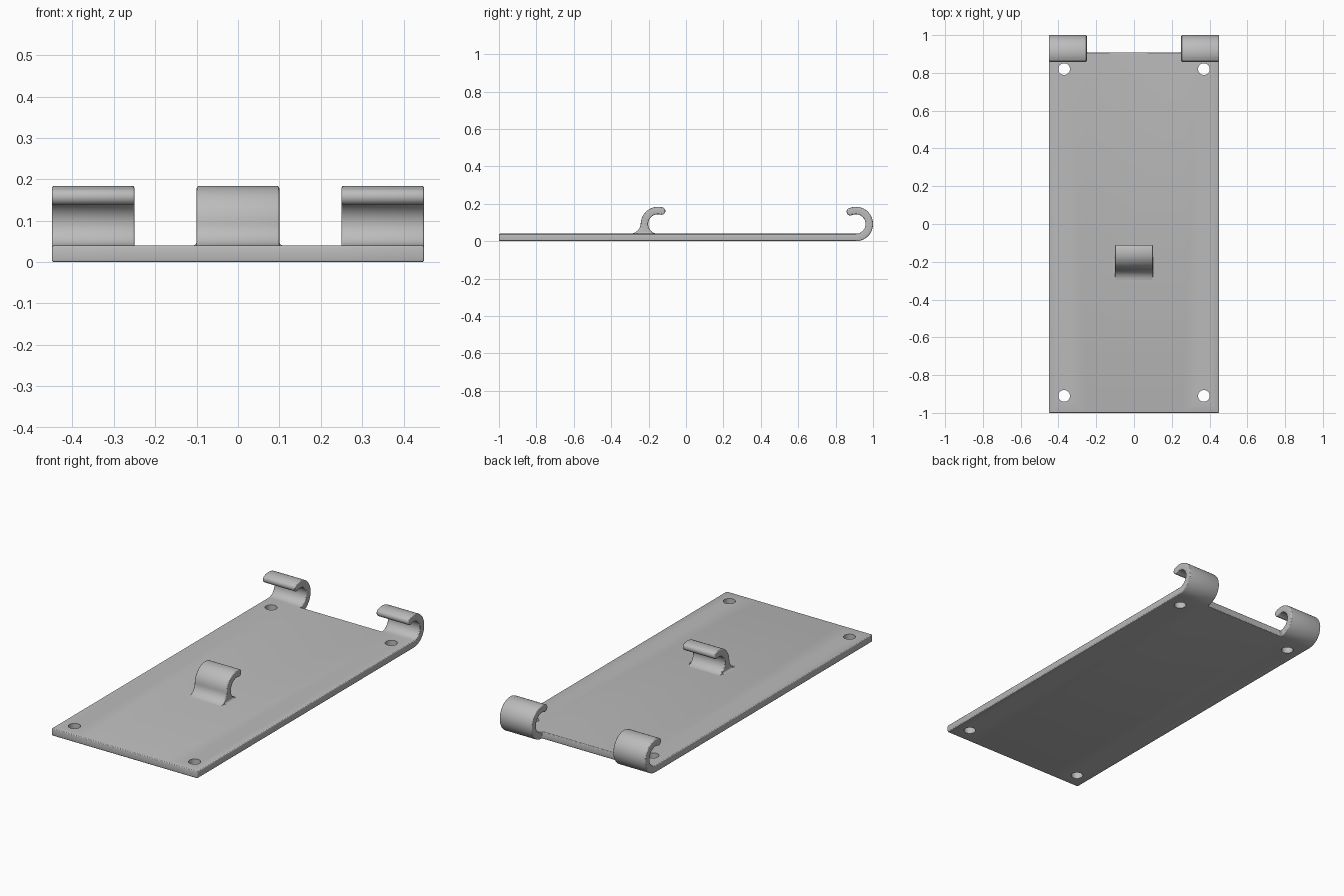
import bpy
import bmesh
from math import sin, cos, pi, radians
from mathutils import Matrix

if "Cube" in bpy.data.objects:
    bpy.data.objects.remove(bpy.data.objects["Cube"], do_unlink=True)

grey = bpy.data.materials.new("plain grey")
grey.use_nodes = True
colour = (0.5, 0.5, 0.5, 1)
grey.diffuse_color = colour
grey.node_tree.nodes["Principled BSDF"].inputs["Base Color"].default_value = colour

HALF = 0.45          # half width of the plate
THICK = 0.04         # sheet thickness
MID_R = 0.072        # hook radius at mid thickness
HOOK_Z = THICK / 2 + MID_R
EDGE = 0.006         # edge rounding


def arc(cy, cz, r, start, end, steps):
    """Points (y, z) on an arc, angles in degrees."""
    angles = [radians(start + (end - start) * i / steps) for i in range(steps + 1)]
    return [(cy + r * cos(a), cz + r * sin(a)) for a in angles]


def to_object(name, bm):
    bmesh.ops.recalc_face_normals(bm, faces=bm.faces)
    mesh = bpy.data.meshes.new(name)
    bm.to_mesh(mesh)
    bm.free()
    ob = bpy.data.objects.new(name, mesh)
    bpy.context.collection.objects.link(ob)
    mesh.materials.append(grey)
    return ob


def prism(name, profile, x0, x1):
    """Extrude a closed (y, z) profile along x."""
    bm = bmesh.new()
    face = bm.faces.new([bm.verts.new((x0, y, z)) for y, z in profile])
    new = bmesh.ops.extrude_face_region(bm, geom=[face])["geom"]
    verts = [v for v in new if isinstance(v, bmesh.types.BMVert)]
    bmesh.ops.translate(bm, verts=verts, vec=(x1 - x0, 0, 0))
    return to_object(name, bm)


def add_bevel(ob):
    mod = ob.modifiers.new("round_edges", 'BEVEL')
    mod.width = EDGE
    mod.segments = 3
    mod.limit_method = 'ANGLE'
    mod.angle_limit = radians(35)
    mod.use_clamp_overlap = False


def finish(ob):
    """Apply the modifiers and shade."""
    bpy.ops.object.select_all(action='DESELECT')
    ob.select_set(True)
    bpy.context.view_layer.objects.active = ob
    for mod in list(ob.modifiers):
        bpy.ops.object.modifier_apply(modifier=mod.name)
    bpy.ops.object.shade_smooth_by_angle(angle=radians(20))


# Plate with two rear hooks: one bent sheet, thickened
REAR_Y, REAR_END = 0.908, 114
path = [(-1, THICK / 2)] + arc(REAR_Y, HOOK_Z, MID_R, -90, REAR_END, 24)
columns = [-HALF, -0.25, 0.25, HALF]
bm = bmesh.new()
grid = [[bm.verts.new((x, y, z)) for x in columns] for y, z in path]
for i in range(len(path) - 1):
    for j in range(3):
        if i == 0 or j != 1:
            bm.faces.new((grid[i][j], grid[i][j + 1], grid[i + 1][j + 1], grid[i + 1][j]))
plate = to_object("plate_with_rear_hooks", bm)
solid = plate.modifiers.new("thickness", 'SOLIDIFY')
solid.thickness = THICK
solid.offset = 0
solid.use_even_offset = True
add_bevel(plate)

# Screw holes in the four corners
bm = bmesh.new()
for x in (-0.37, 0.37):
    for y in (-0.91, 0.82):
        bmesh.ops.create_cone(bm, cap_ends=True, segments=32, radius1=0.031, radius2=0.031,
                              depth=0.12, matrix=Matrix.Translation((x, y, THICK / 2)))
cutter = to_object("hole_cutter", bm)
cutter.hide_render = True
holes = plate.modifiers.new("holes", 'BOOLEAN')
holes.operation = 'DIFFERENCE'
holes.solver = 'EXACT'
holes.object = cutter
finish(plate)
bpy.data.objects.remove(cutter, do_unlink=True)

# Rounded tips of the rear hooks
tip_y, tip_z = path[-1]
for side, x0 in (("right", -HALF), ("left", 0.25)):
    tip = prism(side + "_rear_hook_tip", arc(tip_y, tip_z, THICK / 2, 0, 350, 35), x0, x0 + 0.2)
    add_bevel(tip)
    finish(tip)

# Centre hook: flared foot, outer curve, round tip, inner curve
CY, END = -0.15, 74
OUT_R, IN_R = MID_R + THICK / 2, MID_R - THICK / 2
FLARE = 0.058
a = radians(END)
profile = [(-0.3, 0.01)]
profile += arc(-0.3, THICK + FLARE, FLARE, -90, -2.3, 14)
profile += arc(CY, HOOK_Z, OUT_R, 177.7, END, 16)[1:]
profile += arc(CY + MID_R * cos(a), HOOK_Z + MID_R * sin(a), THICK / 2, END, END - 180, 12)[1:]
profile += arc(CY, HOOK_Z, IN_R, END, 270, 24)[1:]
profile += [(CY, 0.01)]
hook = prism("centre_hook", profile, -0.1, 0.1)
add_bevel(hook)
finish(hook)

# Small fillets along both sides of the centre hook's foot
FILLET = 0.01
for side, s in (("right", -1), ("left", 1)):
    section = [(0.094, THICK - 0.005), (0.094, THICK + FILLET)]
    section += arc(0.1 + FILLET, THICK + FILLET, FILLET, 180, 270, 6)
    section += [(0.1 + FILLET, THICK - 0.005)]
    bm = bmesh.new()
    face = bm.faces.new([bm.verts.new((s * x, -0.262, z)) for x, z in section])
    new = bmesh.ops.extrude_face_region(bm, geom=[face])["geom"]
    bmesh.ops.translate(bm, verts=[v for v in new if isinstance(v, bmesh.types.BMVert)],
                        vec=(0, 0.085, 0))
    finish(to_object(side + "_hook_fillet", bm))
